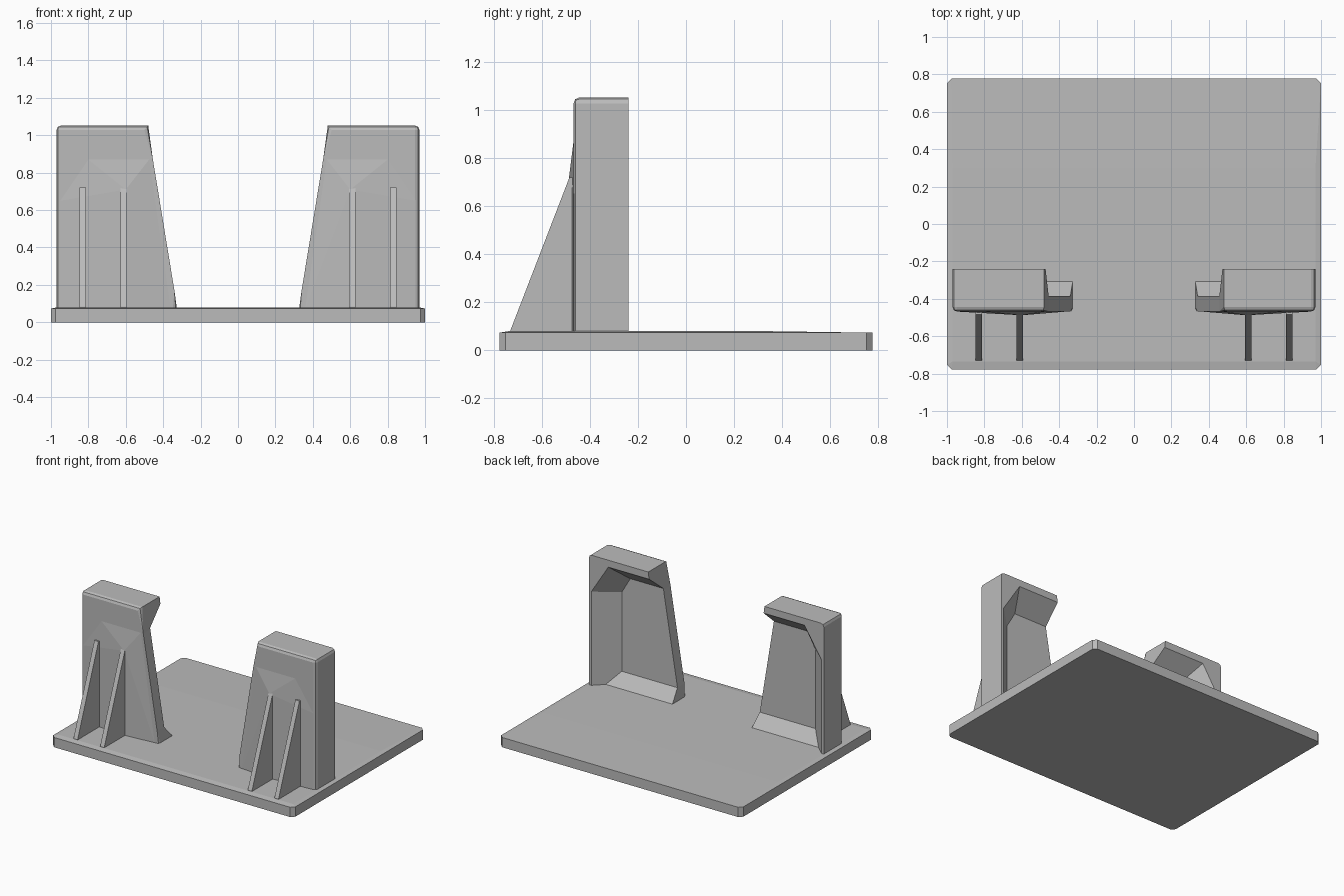
import bpy, bmesh
from mathutils import Vector

cube = bpy.data.objects.get("Cube")
if cube:
    bpy.data.objects.remove(cube, do_unlink=True)

GREY = (0.5, 0.5, 0.5, 1)
grey = bpy.data.materials.new("plain grey")
grey.use_nodes = True
grey.diffuse_color = GREY
grey.node_tree.nodes["Principled BSDF"].inputs["Base Color"].default_value = GREY


def finish(name, bm):
    bmesh.ops.recalc_face_normals(bm, faces=bm.faces)
    mesh = bpy.data.meshes.new(name)
    bm.to_mesh(mesh)
    bm.free()
    mesh.materials.append(grey)
    obj = bpy.data.objects.new(name, mesh)
    bpy.context.collection.objects.link(obj)
    return obj


def hull(name, points):
    bm = bmesh.new()
    for p in points:
        bm.verts.new(p)
    bmesh.ops.convex_hull(bm, input=bm.verts)
    bmesh.ops.dissolve_limit(bm, angle_limit=0.002, verts=bm.verts, edges=bm.edges)
    return finish(name, bm)


def loft(front, back):
    """Solid between two matching loops of points."""
    bm = bmesh.new()
    a = [bm.verts.new(p) for p in front]
    b = [bm.verts.new(p) for p in back]
    bm.faces.new(a)
    bm.faces.new(b[::-1])
    n = len(a)
    for i in range(n):
        bm.faces.new((a[i], b[i], b[(i + 1) % n], a[(i + 1) % n]))
    return bm


def xz(profile, side, y):
    return [Vector((x * side, y, z)) for x, z in profile]


# Base plate with clipped corners and a slightly eased front strip
W, D, C = 1.0, 0.777, 0.025
outline = [(s * x, t * y) for s in (-1, 1) for t in (-1, 1)
           for x, y in ((W, D - C), (W - C, D))]
plate = [(x, y, z) for x, y in outline for z in (0, 0.073)]
plate += [(s * 0.97, y, 0.08) for s in (-1, 1) for y in (-0.735, 0.3)]
hull("base_plate", plate)

FRONT, BACK, PANEL = -0.468, -0.24, -0.385
upright = [(0.97, 0.06), (0.325, 0.06), (0.34, 0.17), (0.455, 0.87), (0.48, 1.052), (0.97, 1.052)]
# Pocket floor on the panel, and its wider mouth at the back
pocket_floor = [(0.2, 0.17), (0.8, 0.17), (0.8, 0.76), (0.73, 0.88), (0.2, 0.88)]
pocket_mouth = [(0.2, 0.0), (0.95, 0.0), (0.95, 0.78), (0.81, 1.0), (0.2, 1.0)]

for side, label in ((1, "left"), (-1, "right")):
    # Upright block, rounded around the front and at the outer top edge
    bm = loft(xz(upright, side, FRONT), xz(upright, side, BACK))
    rounded = []
    for e in bm.edges:
        p, q = (v.co for v in e.verts)
        on_front = p.y < -0.4 and q.y < -0.4 and max(p.z, q.z) > 0.1
        outer_top = min(p.z, q.z) > 1 and min(abs(p.x), abs(q.x)) > 0.9
        if on_front or outer_top:
            rounded.append(e)
    bmesh.ops.bevel(bm, geom=rounded, offset=0.024, segments=2, profile=0.5, affect='EDGES')
    body = finish(label + "_upright", bm)

    # Pocket with sloping sides, open toward the middle
    a, b = xz(pocket_floor, side, PANEL), xz(pocket_mouth, side, BACK)
    cutter = finish(label + "_pocket_cutter", loft(a, [p + (q - p) * 1.05 for p, q in zip(a, b)]))
    cutter.hide_render = True
    cut = body.modifiers.new("pocket", 'BOOLEAN')
    cut.operation = 'DIFFERENCE'
    cut.solver = 'EXACT'
    cut.object = cutter
    graph = bpy.context.evaluated_depsgraph_get()
    mesh = bpy.data.meshes.new_from_object(body.evaluated_get(graph))
    body.modifiers.clear()
    body.data = mesh
    bpy.data.objects.remove(cutter, do_unlink=True)

    # Shallow swelling of the front face
    swell = [(0.95, 0.075), (0.36, 0.075), (0.475, 0.87), (0.8, 0.87), (0.95, 0.65)]
    peak = [(0.6, 0.075), (0.6, 0.71)]
    hull(label + "_front_swelling",
         xz(swell, side, FRONT + 0.004) + xz(swell, side, FRONT) + xz(peak, side, -0.488))

    # Triangular ribs bracing the front
    rib = [(-0.73, 0.07), (-0.73, 0.085), (-0.485, 0.72), (-0.45, 0.72), (-0.45, 0.07)]
    for name, x in (("inner", 0.61), ("outer", 0.83)):
        hull(f"{label}_{name}_rib",
             [(side * x + t, y, z) for t in (-0.017, 0.017) for y, z in rib])
